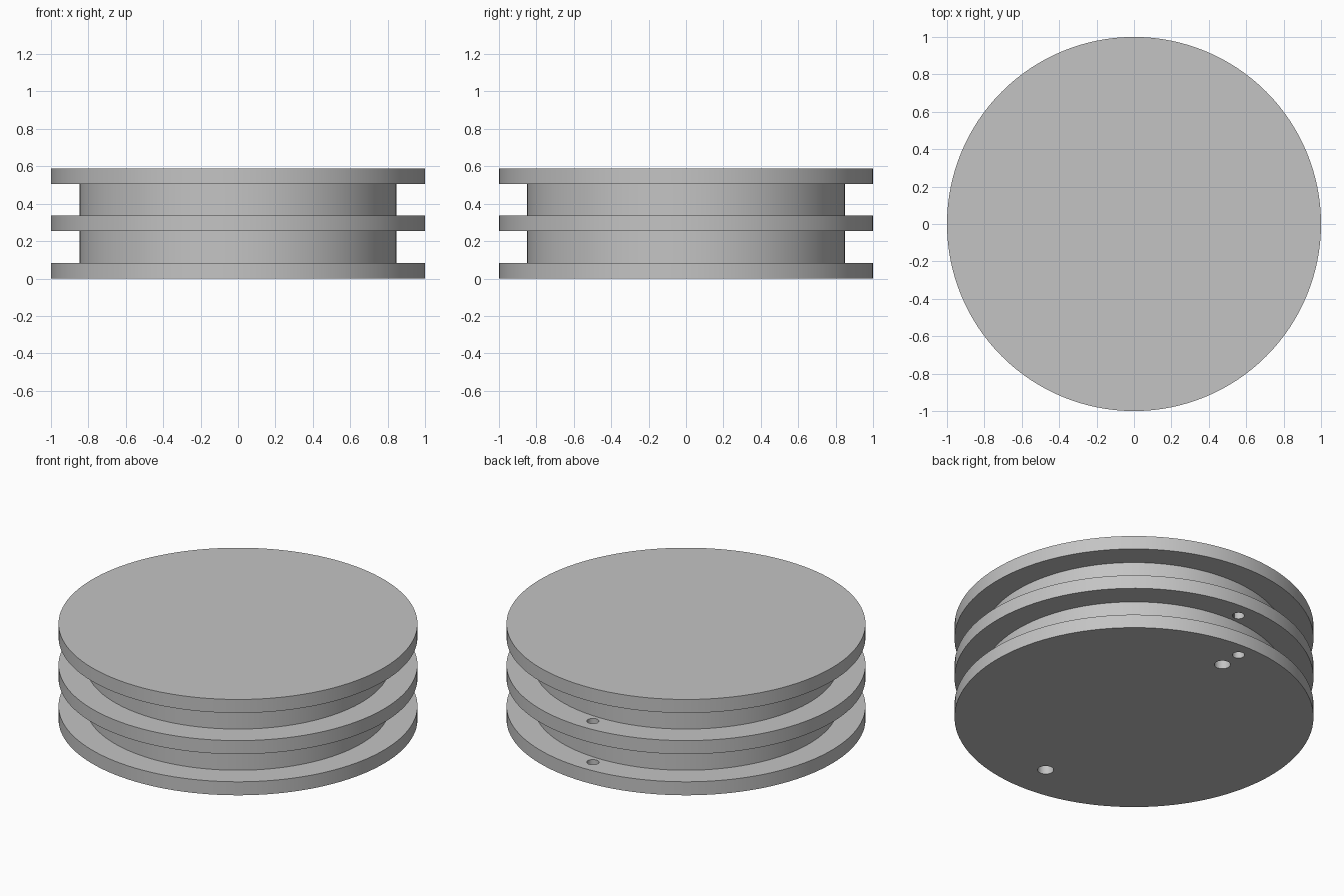
import bpy, bmesh, math
from mathutils import Matrix, Vector

# Remove the default cube
cube = bpy.data.objects.get("Cube")
if cube:
    bpy.data.objects.remove(cube, do_unlink=True)

# Material
grey = bpy.data.materials.new("plain grey")
grey.use_nodes = True
grey.diffuse_color = (0.55, 0.55, 0.55, 1)
grey.node_tree.nodes["Principled BSDF"].inputs["Base Color"].default_value = grey.diffuse_color

FLANGE_R, CORE_R = 1.0, 0.848
FLANGE_H, GROOVE_H = 0.083, 0.17
PITCH = FLANGE_H + GROOVE_H
SEGMENTS = 128


def add_object(name, bm):
    bmesh.ops.recalc_face_normals(bm, faces=bm.faces)
    mesh = bpy.data.meshes.new(name)
    bm.to_mesh(mesh)
    bm.free()
    mesh.materials.append(grey)
    obj = bpy.data.objects.new(name, mesh)
    bpy.context.collection.objects.link(obj)
    return obj


def lathe(name, profile):
    """Stack rings of (radius, z), join them and cap both ends."""
    bm = bmesh.new()
    rings = []
    for r, z in profile:
        angles = [2 * math.pi * i / SEGMENTS for i in range(SEGMENTS)]
        rings.append([bm.verts.new((r * math.cos(a), r * math.sin(a), z)) for a in angles])
    for low, high in zip(rings, rings[1:]):
        for i in range(SEGMENTS):
            j = (i + 1) % SEGMENTS
            bm.faces.new((low[i], low[j], high[j], high[i]))
    bm.faces.new(rings[0][::-1])
    bm.faces.new(rings[-1])
    return add_object(name, bm)


def drill(target, y, radius, top):
    """Cut a vertical round hole from below the base up to the given height."""
    bm = bmesh.new()
    bottom = -0.1
    bmesh.ops.create_cone(bm, cap_ends=True, segments=32, radius1=radius, radius2=radius,
                          depth=top - bottom,
                          matrix=Matrix.Translation(Vector((0, y, (top + bottom) / 2))))
    cutter = add_object("hole_cutter", bm)
    cutter.hide_render = True
    mod = target.modifiers.new("hole", 'BOOLEAN')
    mod.operation = 'DIFFERENCE'
    mod.solver = 'EXACT'
    mod.object = cutter
    bpy.ops.object.modifier_apply(modifier=mod.name)
    bpy.data.objects.remove(cutter, do_unlink=True)


# Spool body: three flanges with two grooves between them
profile = []
for level in range(3):
    z = level * PITCH
    if level:
        profile.append((CORE_R, z))
    profile += [(FLANGE_R, z), (FLANGE_R, z + FLANGE_H)]
    if level < 2:
        profile.append((CORE_R, z + FLANGE_H))
spool = lathe("spool_body", profile)

bpy.ops.object.select_all(action='DESELECT')
spool.select_set(True)
bpy.context.view_layer.objects.active = spool

# Cord hole through the two lower flanges, at the back
drill(spool, 0.905, 0.034, PITCH + FLANGE_H + 0.08)

# Pair of blind mounting holes in the underside
for side in (-1, 1):
    drill(spool, side * 0.766, 0.045, 2 * PITCH)

bpy.ops.object.shade_smooth_by_angle(angle=math.radians(30))
